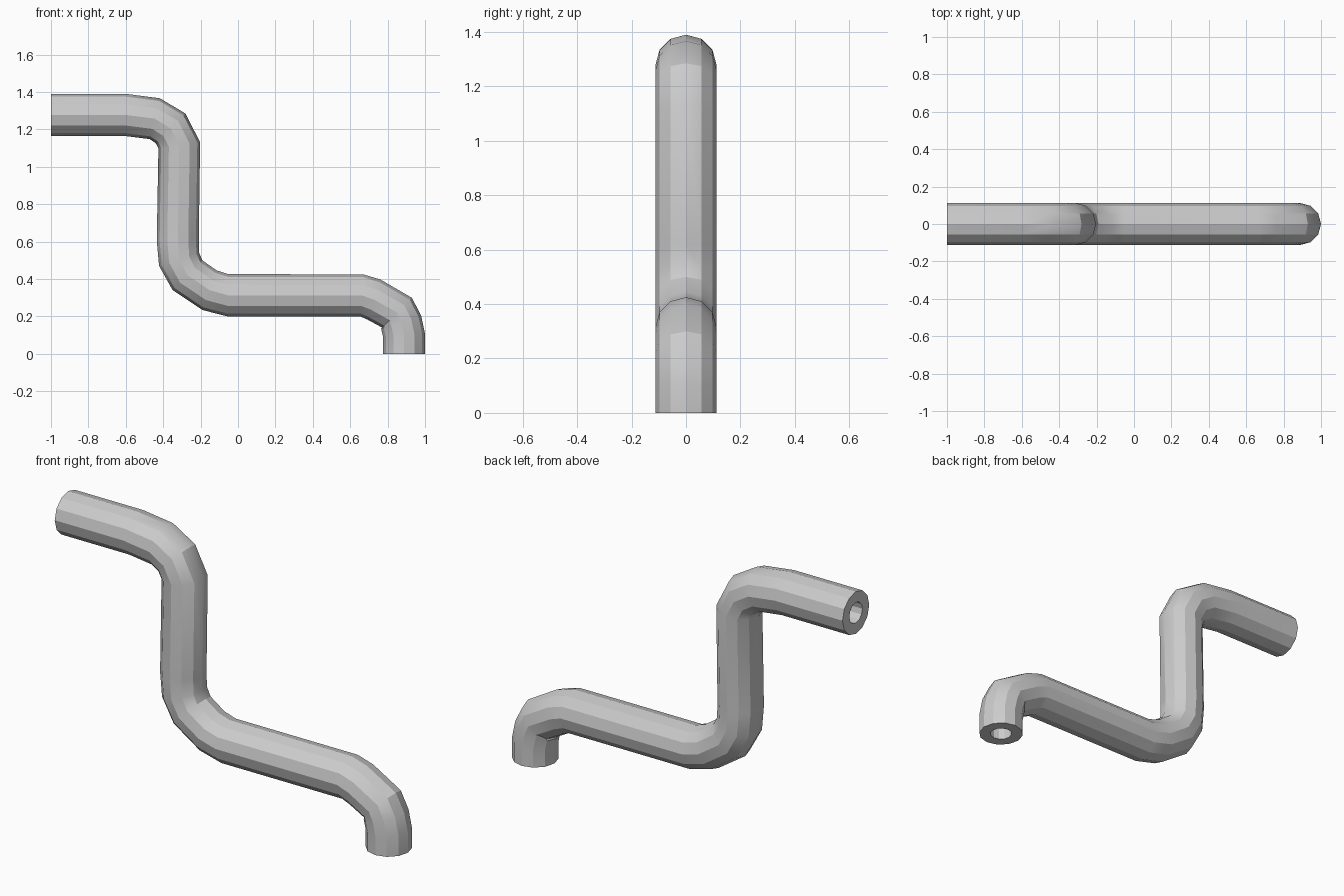
import bpy, bmesh
from math import sin, cos, pi, radians

if "Cube" in bpy.data.objects:
    bpy.data.objects.remove(bpy.data.objects["Cube"])

SIDES = 12
OUTER, INNER = 0.1125, 0.055

# Centre line sections: x, z, downward heading in degrees
path = [
    (-1.0, 1.277, 0), (-0.6, 1.277, 2), (-0.445, 1.257, 14), (-0.36, 1.205, 45),
    (-0.314, 1.115, 82), (-0.322, 0.61, 87), (-0.315, 0.505, 72), (-0.27, 0.42, 45),
    (-0.152, 0.34, 20), (-0.055, 0.313, 2), (0.66, 0.313, 4), (0.727, 0.29, 18),
    (0.85, 0.22, 45), (0.872, 0.17, 72), (0.8875, 0.1, 86), (0.8875, 0.0, 90),
]


def ring(bm, section, radius):
    """Circle of vertices standing across the path."""
    x, z, heading = section
    a = radians(heading)
    verts = []
    for i in range(SIDES):
        t = 2 * pi * i / SIDES
        r = radius * cos(t)
        verts.append(bm.verts.new((x + r * sin(a), radius * sin(t), z + r * cos(a))))
    return verts


def bridge(bm, a, b):
    for i in range(SIDES):
        j = (i + 1) % SIDES
        bm.faces.new((a[i], a[j], b[j], b[i]))


# Outer skin, bore and the annular end faces
bm = bmesh.new()
outer = [ring(bm, s, OUTER) for s in path]
inner = [ring(bm, s, INNER) for s in path]
for rings in (outer, inner):
    for a, b in zip(rings, rings[1:]):
        bridge(bm, a, b)
for end in (0, -1):
    bridge(bm, outer[end], inner[end])
bmesh.ops.recalc_face_normals(bm, faces=bm.faces)

mesh = bpy.data.meshes.new("bent_pipe")
bm.to_mesh(mesh)
bm.free()
pipe = bpy.data.objects.new("bent_pipe", mesh)
bpy.context.collection.objects.link(pipe)

# Smooth along the bends, crisp facets around the tube
bpy.context.view_layer.objects.active = pipe
pipe.select_set(True)
bpy.ops.object.shade_smooth_by_angle(angle=radians(29))
